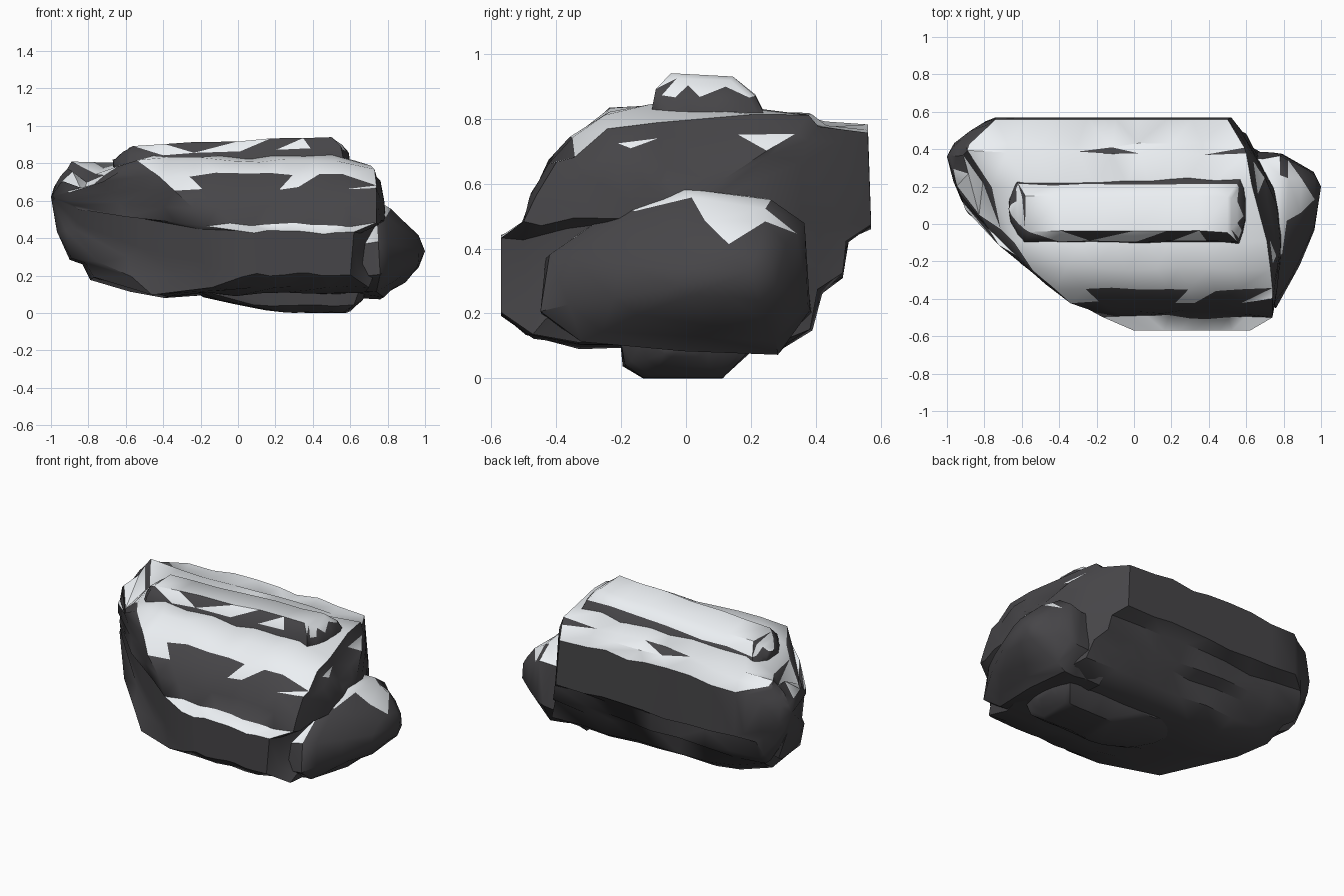
import bpy, bmesh, math, random
from mathutils import Vector

if "Cube" in bpy.data.objects:
    bpy.data.objects.remove(bpy.data.objects["Cube"])

random.seed(11)


def material(name, color):
    m = bpy.data.materials.new(name)
    m.diffuse_color = color
    m.use_nodes = True
    m.node_tree.nodes["Principled BSDF"].inputs["Base Color"].default_value = m.diffuse_color
    return m


ROCK = material("dark_rock", (0.062, 0.06, 0.065, 1))
SNOW = material("snow", (0.84, 0.87, 0.9, 1))


def stratum(name, rows, left, right, steps=9, jitter=0.012, tilt=0.0, lift=0.0, droop=0.0):
    """Rock layer running along x. rows: (y, z, x_left, x_right) around the section;
    both ends close in rounded rings towards a tip point."""
    bm = bmesh.new()

    def ring(points):
        out = []
        for p in points:
            p = Vector(p)
            p.y += random.uniform(-jitter, jitter) * (abs(p.y) < 0.55)
            p.z += random.uniform(-jitter, jitter) + tilt * p.x
            if p.z < 0.25:
                p.z += lift * max(0, -p.x - 0.45)
            if p.z > 0.72 and p.y < 0.25:
                p.z -= droop * max(0, -p.x - 0.54, (p.x - 0.6) * 1.2)
            p.z = max(p.z, 0)
            out.append(bm.verts.new(p))
        return out

    def end_ring(tip, s, side):
        f = math.sin(s * math.pi / 2)
        return ring([(r[side] + (tip[0] - r[side]) * f,
                      r[0] + (tip[1] - r[0]) * s,
                      r[1] + (tip[2] - r[1]) * s) for r in rows])

    rings = [end_ring(left, s, 2) for s in (0.65, 0.35, 0.13)]
    for i in range(steps):
        t = i / (steps - 1)
        if 0 < i < steps - 1:
            t += random.uniform(-0.03, 0.03)
        rings.append(ring([(r[2] + (r[3] - r[2]) * t, r[0], r[1]) for r in rows]))
    rings += [end_ring(right, s, 3) for s in (0.13, 0.35, 0.65)]

    n = len(rows)
    for a, b in zip(rings, rings[1:]):
        for j in range(n):
            k = (j + 1) % n
            bm.faces.new((a[j], a[k], b[k], b[j]))
    for tip, r in ((left, rings[0]), (right, rings[-1])):
        v = bm.verts.new(tip)
        for j in range(n):
            bm.faces.new((v, r[j], r[(j + 1) % n]))
    bmesh.ops.triangulate(bm, faces=bm.faces[:])
    bmesh.ops.recalc_face_normals(bm, faces=bm.faces[:])

    # snow settles on faces that look upwards
    for f in bm.faces:
        f.normal_update()
        f.material_index = 1 if f.normal.z > 0.68 else 0
    me = bpy.data.meshes.new(name)
    bm.to_mesh(me)
    bm.free()
    me.materials.append(ROCK)
    me.materials.append(SNOW)
    ob = bpy.data.objects.new(name, me)
    bpy.context.collection.objects.link(ob)
    bpy.ops.object.select_all(action='DESELECT')
    ob.select_set(True)
    bpy.context.view_layer.objects.active = ob
    bpy.ops.object.shade_smooth_by_angle(angle=math.radians(40))
    return ob


# main boulder: stepped front, overhanging back
stratum("boulder_body", [
    (-0.32, 0.10, -0.46, 0.68), (-0.48, 0.13, -0.14, 0.70),
    (-0.57, 0.20, 0.02, 0.60), (-0.57, 0.43, 0.00, 0.62),
    (-0.50, 0.47, -0.17, 0.74), (-0.47, 0.57, -0.24, 0.74),
    (-0.41, 0.66, -0.34, 0.74), (-0.35, 0.74, -0.42, 0.74),
    (-0.24, 0.82, -0.54, 0.73), (-0.10, 0.835, -0.64, 0.71),
    (0.20, 0.82, -0.76, 0.63), (0.38, 0.805, -0.89, 0.60),
    (0.42, 0.78, -0.88, 0.59), (0.56, 0.77, -0.74, 0.50),
    (0.57, 0.47, -0.74, 0.52), (0.49, 0.43, -0.84, 0.58),
    (0.47, 0.32, -0.84, 0.60), (0.41, 0.27, -0.85, 0.64),
    (0.38, 0.15, -0.81, 0.68), (0.27, 0.09, -0.79, 0.74),
    (0.00, 0.10, -0.77, 0.76)],
    (-1.0, 0.36, 0.62), (0.79, -0.02, 0.50), jitter=0.014, lift=0.25, droop=0.4)

# raised ridge slab along the top
stratum("top_ridge", [
    (-0.11, 0.76, -0.60, 0.57), (-0.09, 0.86, -0.58, 0.55),
    (-0.04, 0.92, -0.56, 0.50), (0.15, 0.905, -0.58, 0.50),
    (0.21, 0.85, -0.62, 0.55), (0.26, 0.76, -0.64, 0.58)],
    (-0.67, 0.08, 0.82), (0.60, 0.08, 0.80), steps=7, jitter=0.007, tilt=0.045)

# lower shoulder on the right end
stratum("right_shoulder", [
    (-0.33, 0.11, 0.5, 0.74), (-0.44, 0.20, 0.5, 0.76), (-0.43, 0.38, 0.5, 0.75),
    (-0.20, 0.53, 0.5, 0.74), (0.00, 0.58, 0.5, 0.77),
    (0.25, 0.55, 0.5, 0.78), (0.36, 0.47, 0.5, 0.78),
    (0.39, 0.20, 0.5, 0.74), (0.28, 0.08, 0.5, 0.76),
    (0.00, 0.09, 0.5, 0.78)],
    (0.4, 0.05, 0.33), (1.0, 0.2, 0.33), steps=4)

# small foot the boulder rests on
stratum("base_foot", [
    (-0.20, 0.13, -0.25, 0.65), (-0.19, 0.04, 0.08, 0.62),
    (-0.13, 0.00, 0.25, 0.56), (0.11, 0.00, 0.25, 0.58),
    (0.19, 0.08, 0.00, 0.64), (0.20, 0.15, -0.22, 0.66)],
    (-0.26, 0.0, 0.13), (0.68, 0.0, 0.10), steps=6, jitter=0.005)
